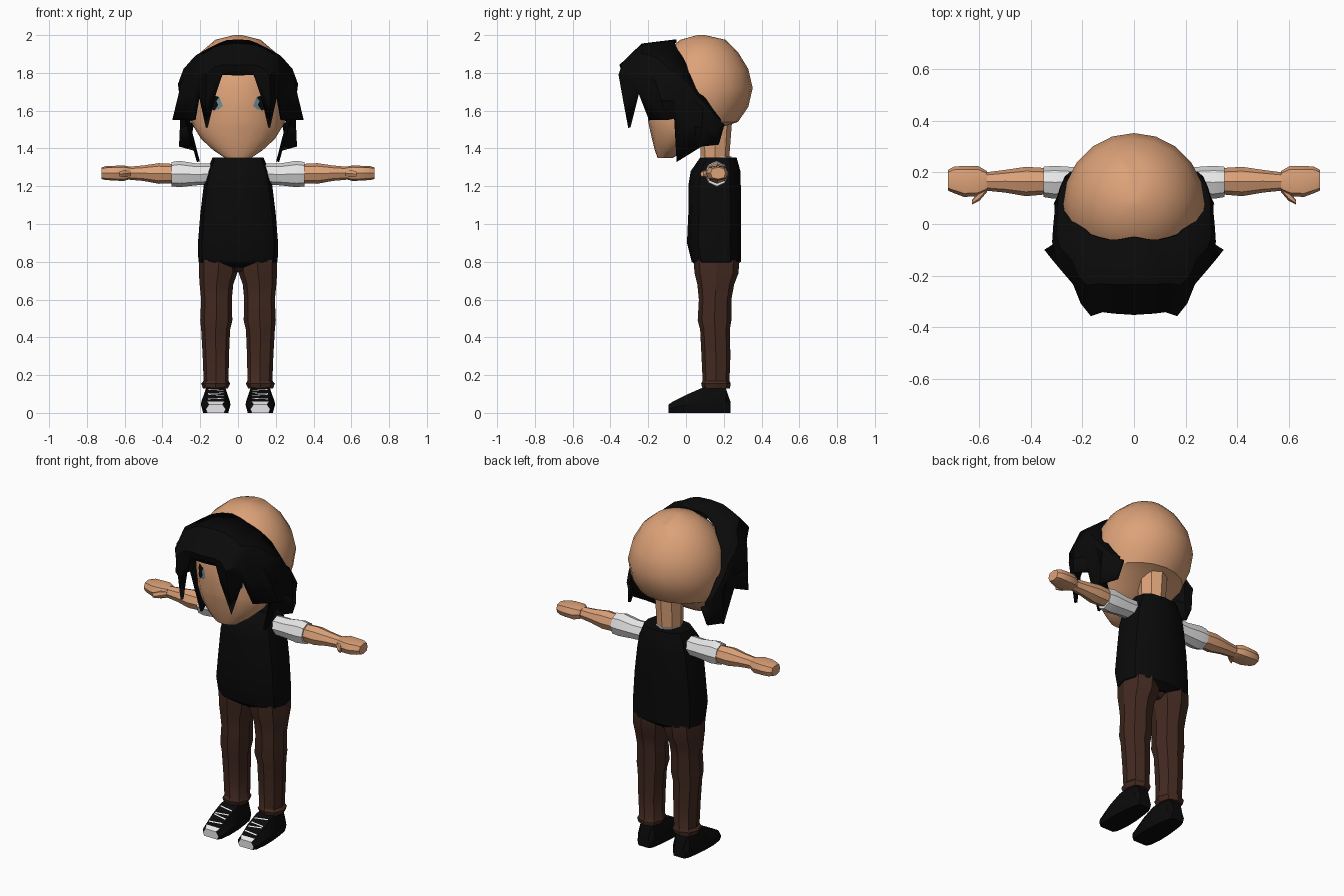
import bpy, bmesh, math
from mathutils import Vector
from mathutils.bvhtree import BVHTree

if "Cube" in bpy.data.objects:
    bpy.data.objects.remove(bpy.data.objects["Cube"])


def material(name, rgb):
    m = bpy.data.materials.new(name)
    m.diffuse_color = (*rgb, 1)
    m.use_nodes = True
    m.node_tree.nodes["Principled BSDF"].inputs["Base Color"].default_value = m.diffuse_color
    return m


SKIN = material("skin", (0.72, 0.36, 0.19))
BLACK = material("black", (0.003, 0.003, 0.003))
BROWN = material("brown_cloth", (0.056, 0.023, 0.015))
WHITE = material("white", (0.82, 0.82, 0.82))
IRIS = material("iris_grey", (0.16, 0.27, 0.31))


def make(name, verts, faces, mats, mirror=False):
    me = bpy.data.meshes.new(name)
    me.from_pydata([tuple(v) for v in verts], [], faces)
    bm = bmesh.new()
    bm.from_mesh(me)
    bmesh.ops.recalc_face_normals(bm, faces=bm.faces)
    bm.to_mesh(me)
    bm.free()
    for m in mats:
        me.materials.append(m)
    ob = bpy.data.objects.new(name, me)
    bpy.context.collection.objects.link(ob)
    if mirror:
        ob.modifiers.new("mirror", 'MIRROR').use_mirror_merge = False
    return ob


def loft(name, rings, mats, mirror=False):
    """Skin a list of equal rings and cap both ends."""
    n = len(rings[0])
    verts = [p for r in rings for p in r]
    faces = [(i * n + j, i * n + (j + 1) % n, (i + 1) * n + (j + 1) % n, (i + 1) * n + j)
             for i in range(len(rings) - 1) for j in range(n)]
    faces += [tuple(range(n)), tuple(range(len(verts) - n, len(verts)))]
    return make(name, verts, faces, mats, mirror)


def ring(axis, pos, a0, a1, b0, b1, n=8, power=1.0):
    """Oval between two limits on each cross axis; power < 1 makes it boxier."""
    pts = []
    for k in range(n):
        t = 2 * math.pi * k / n
        c, s = (math.copysign(abs(f) ** power, f) if abs(f) > 1e-6 else 0
                for f in (math.cos(t), math.sin(t)))
        a = (a0 + a1) / 2 + (a1 - a0) / 2 * c
        b = (b0 + b1) / 2 + (b1 - b0) / 2 * s
        pts.append((a, b, pos) if axis == 'z' else (pos, a, b))
    return pts


# Head: round skull running down into a chin (z, half width, front y, back y)
head_rows = [(2.0, .02, .06, .10), (1.975, .12, -.03, .21), (1.91, .197, -.11, .275),
             (1.82, .25, -.17, .33), (1.72, .275, -.2, .353), (1.62, .267, -.205, .33),
             (1.54, .247, -.2, .275), (1.515, .235, -.195, .2), (1.45, .195, -.18, .10),
             (1.39, .13, -.165, .0), (1.35, .07, -.15, -.07)]
head = loft("head", [ring('z', z, -w, w, f, b, 20) for z, w, f, b in head_rows], [SKIN])

# Eyes: thin plates laid on the face
bvh = BVHTree.FromObject(head, bpy.context.evaluated_depsgraph_get())


def face_plate(name, outline, lift, mat):
    pts = []
    for x, z in outline:
        hit = bvh.ray_cast(Vector((x, -1, z)), Vector((0, 1, 0)))[0]
        pts.append((x, hit.y - lift, z))
    mid = [sum(p[i] for p in pts) / len(pts) for i in range(3)]
    n = len(pts)
    make(name, pts + [mid], [(i, (i + 1) % n, n) for i in range(n)], [mat], True)


face_plate("eye_white", [(.08, 1.625), (.105, 1.605), (.15, 1.61), (.15, 1.67), (.10, 1.675)], .004, IRIS)
face_plate("eye_dark", [(.105, 1.63), (.125, 1.60), (.145, 1.61), (.148, 1.66),
                        (.14, 1.685), (.10, 1.672), (.115, 1.65)], .008, BLACK)

# Hair: columns from hairline to widest point to lock tip, front centre to back side
columns = [
    ((0, -.05, 1.97), (0, -.345, 1.84), (0, -.325, 1.79)),
    ((.06, -.06, 1.965), (.08, -.34, 1.84), (.085, -.32, 1.79)),
    ((.10, -.06, 1.95), (.12, -.335, 1.83), (.115, -.325, 1.70)),
    ((.14, -.05, 1.93), (.165, -.35, 1.79), (.165, -.30, 1.51)),
    ((.17, -.04, 1.91), (.20, -.305, 1.81), (.205, -.25, 1.70)),
    ((.19, -.02, 1.88), (.23, -.23, 1.81), (.23, -.19, 1.55)),
    ((.22, 0, 1.84), (.29, -.16, 1.76), (.34, -.10, 1.55)),
    ((.24, .01, 1.80), (.31, -.07, 1.74), (.275, -.06, 1.56)),
    ((.25, .03, 1.76), (.305, 0, 1.70), (.21, -.05, 1.33)),
    ((.26, .06, 1.70), (.30, .05, 1.65), (.225, .05, 1.39)),
    ((.265, .10, 1.66), (.295, .09, 1.61), (.305, .08, 1.41)),
    ((.262, .14, 1.60), (.28, .14, 1.56), (.26, .17, 1.42)),
    ((.25, .18, 1.55), (.262, .18, 1.54), (.24, .20, 1.53))]
hair_verts = []
for col in columns:
    h, s, t = map(Vector, col)
    bulge = (h + s) / 2
    bulge += (bulge - Vector((0, 0, 1.65))).normalized() * (h - s).length * .17
    hair_verts += [h, bulge, s, s.lerp(t, .5), t]
hair_faces = [(c * 5 + r, c * 5 + r + 1, c * 5 + r + 6, c * 5 + r + 5)
              for c in range(len(columns) - 1) for r in range(4)]
hair = make("hair", hair_verts, hair_faces, [BLACK])
hair.modifiers.new("mirror", 'MIRROR')
thick = hair.modifiers.new("thickness", 'SOLIDIFY')
thick.thickness, thick.offset = .016, 0

# Neck and shirt collar
loft("neck", [ring('z', 1.30, -.07, .07, .08, .225, 8), ring('z', 1.56, -.08, .08, .07, .245, 8)], [SKIN])
loft("shirt_collar", [ring('z', 1.28, -.06, .06, .06, .235, 8),
                      ring('z', 1.358, -.07, .07, .077, .24, 8)], [WHITE])

# Sleeveless top (z, half width, front y, back y)
loft("tunic", [ring('z', z, -w, w, f, b, 12, .75) for z, w, f, b in
               [(.77, .17, .07, .25), (.80, .21, .03, .29), (.90, .212, .005, .292), (1.05, .2, .012, .292),
                (1.2, .182, .012, .29), (1.28, .165, .025, .288), (1.352, .135, .075, .268)]], [BLACK])

# Trousers (z, inner x, outer x, front y, back y)
loft("trouser_leg", [ring('z', z, a, b, f, k, 8, .85) for z, a, b, f, k in
                     [(.81, .0, .205, .04, .282), (.74, .004, .207, .045, .278), (.68, .025, .203, .06, .255),
                      (.60, .033, .195, .068, .24), (.49, .03, .2, .062, .24), (.44, .042, .195, .075, .232),
                      (.30, .048, .187, .082, .235), (.17, .05, .182, .088, .23), (.155, .042, .195, .08, .237),
                      (.128, .055, .185, .088, .232)]], [BROWN], True)
loft("trouser_seat", [ring('z', .745, -.03, .03, .10, .22, 8), ring('z', .81, -.15, .15, .04, .28, 8)], [BROWN])


# Arms, stretched sideways (x, front y, back y, low z, high z)
def arm_part(name, rows, mat, n=8, power=1.0):
    loft(name, [ring('x', *row, n, power) for row in rows], [mat], True)


arm_part("sleeve", [(.13, .10, .22, 1.21, 1.32), (.22, .105, .22, 1.205, 1.32),
                    (.31, .098, .226, 1.195, 1.335), (.352, .105, .222, 1.20, 1.328)], WHITE)
arm_part("forearm", [(.34, .115, .217, 1.215, 1.318), (.42, .108, .222, 1.213, 1.322),
                     (.50, .122, .21, 1.228, 1.31), (.58, .13, .2, 1.235, 1.303)], SKIN)
arm_part("hand", [(.57, .128, .205, 1.238, 1.303), (.605, .108, .225, 1.228, 1.31),
                  (.66, .105, .226, 1.23, 1.308), (.70, .12, .222, 1.233, 1.306),
                  (.722, .13, .21, 1.238, 1.30)], SKIN, 8, .75)
arm_part("thumb", [(.57, .125, .165, 1.25, 1.285), (.60, .09, .13, 1.245, 1.288),
                   (.628, .076, .094, 1.25, 1.28)], SKIN, 6)

# Shoes lofted heel-wards, with the toe cap coloured by direction (y, half width, height)
CX = .118
shoe_rows = [(-.092, .052, .045), (-.07, .068, .06), (0, .078, .095), (.08, .076, .13),
             (.16, .066, .145), (.21, .056, .132), (.235, .042, .06)]
shoe = loft("shoe", [[(CX + a * w, y, h * b) for a, b in
                      [(-.85, 0), (.85, 0), (1, .45), (.68, 1), (-.68, 1), (-1, .45)]]
                     for y, w, h in shoe_rows], [BLACK, WHITE], True)
for p in shoe.data.polygons:
    if p.center.y < -.075 and abs(p.normal.x) < .4 and p.normal.z > -.5:
        p.material_index = 1


# Laces: thin strips lying on the slope of the shoe
def lace(y, half, tilt):
    def top(yy):
        for (y0, _, h0), (y1, _, h1) in zip(shoe_rows, shoe_rows[1:]):
            if y0 <= yy <= y1:
                return h0 + (h1 - h0) * (yy - y0) / (y1 - y0) + .003
    pts = []
    for dx, dy in [(-1, 0), (1, tilt), (1, tilt + .007), (-1, .007)]:
        pts.append((CX + dx * half, y + dy, top(y + dy)))
    make("lace", pts, [(0, 1, 2, 3)], [WHITE], True)


for i in range(4):
    lace(-.045 + .03 * i, .042, .012 if i % 2 else -.008)

# Smooth shading with crisp edges
for ob in bpy.context.scene.objects:
    ob.select_set(True)
    bpy.context.view_layer.objects.active = ob
bpy.ops.object.shade_smooth_by_angle(angle=math.radians(32))
